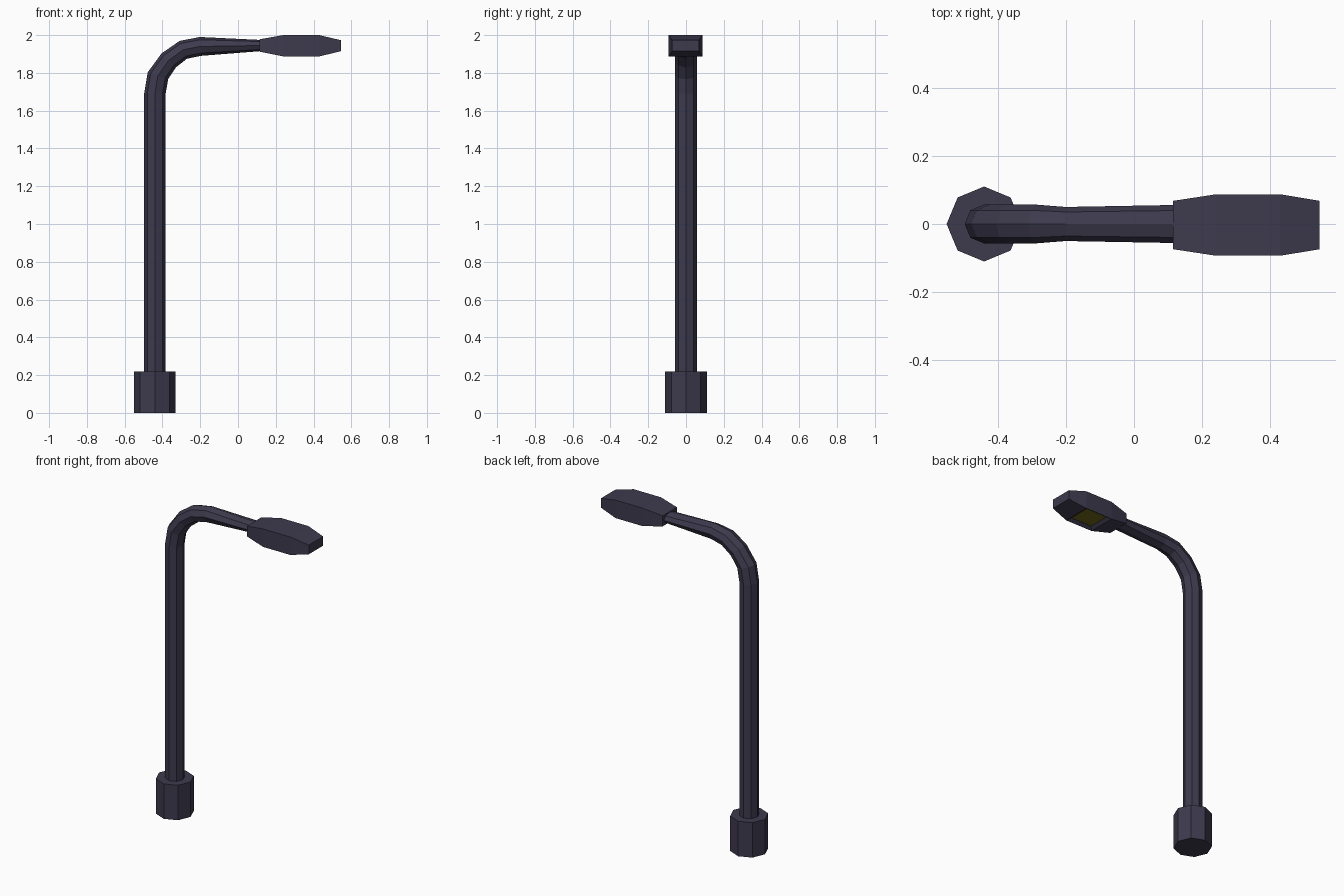
import bpy, bmesh, math
from mathutils import Vector

if "Cube" in bpy.data.objects:
    bpy.data.objects.remove(bpy.data.objects["Cube"])


def material(name, col):
    m = bpy.data.materials.new(name)
    m.diffuse_color = col
    m.use_nodes = True
    m.node_tree.nodes["Principled BSDF"].inputs["Base Color"].default_value = m.diffuse_color
    return m


metal = material("dark_metal", (0.047, 0.042, 0.075, 1))
glow = material("lamp_yellow", (0.16, 0.13, 0.01, 1))


def loft(name, rings, mats):
    """Skin a list of equal-length point rings and cap both ends."""
    bm = bmesh.new()
    vs = [[bm.verts.new(p) for p in r] for r in rings]
    n = len(rings[0])
    for a, b in zip(vs, vs[1:]):
        for i in range(n):
            j = (i + 1) % n
            bm.faces.new((a[i], a[j], b[j], b[i]))
    bm.faces.new(vs[0])
    bm.faces.new(vs[-1])
    bmesh.ops.recalc_face_normals(bm, faces=bm.faces)
    me = bpy.data.meshes.new(name)
    bm.to_mesh(me)
    bm.free()
    for m in mats:
        me.materials.append(m)
    ob = bpy.data.objects.new(name, me)
    bpy.context.collection.objects.link(ob)
    return ob


def octagon(x, z, tilt, ry, rn):
    """Octagon normal to the path; tilt 0 = path going up, 90 = path along +x."""
    t = math.radians(tilt)
    side = Vector((math.cos(t), 0, -math.sin(t)))
    return [Vector((x, 0, z)) + side * rn * math.cos(k * math.pi / 4)
            + Vector((0, ry * math.sin(k * math.pi / 4), 0)) for k in range(8)]


# Base collar
loft("base", [octagon(-0.44, z, 0, 0.11, 0.11) for z in (0, 0.22)], [metal])

# Pole with bent, tapering arm: x, z, tilt, y radius, in-plane radius
path = [(-0.44, 0.2, 0, .057, .057), (-0.44, 1.69, 0, .057, .057),
        (-0.424, 1.785, 18, .057, .057), (-0.367, 1.866, 45, .057, .053),
        (-0.29, 1.922, 68, .057, .051), (-0.2, 1.94, 88, .05, .05),
        (0.13, 1.945, 90, .056, .029)]
loft("pole", [octagon(*p) for p in path], [metal])

# Lamp head: x, y half width, bottom, top
sections = [(0.115, .071, 1.912, 1.978), (0.24, .09, 1.887, 2.0),
            (0.43, .09, 1.887, 2.0), (0.545, .071, 1.915, 1.973)]
head = loft("lamp_head", [[(x, s * w - .003, z) for s, z in
            ((-1, lo), (1, lo), (1, hi), (-1, hi))] for x, w, lo, hi in sections],
            [metal, glow])

# Recessed glowing panel in the underside
bm = bmesh.new()
bm.from_mesh(head.data)
under = [f for f in bm.faces if f.normal.z < -0.99]
bmesh.ops.inset_region(bm, faces=under, thickness=0.03, depth=-0.015)
for f in under:
    f.material_index = 1
bm.to_mesh(head.data)
bm.free()
